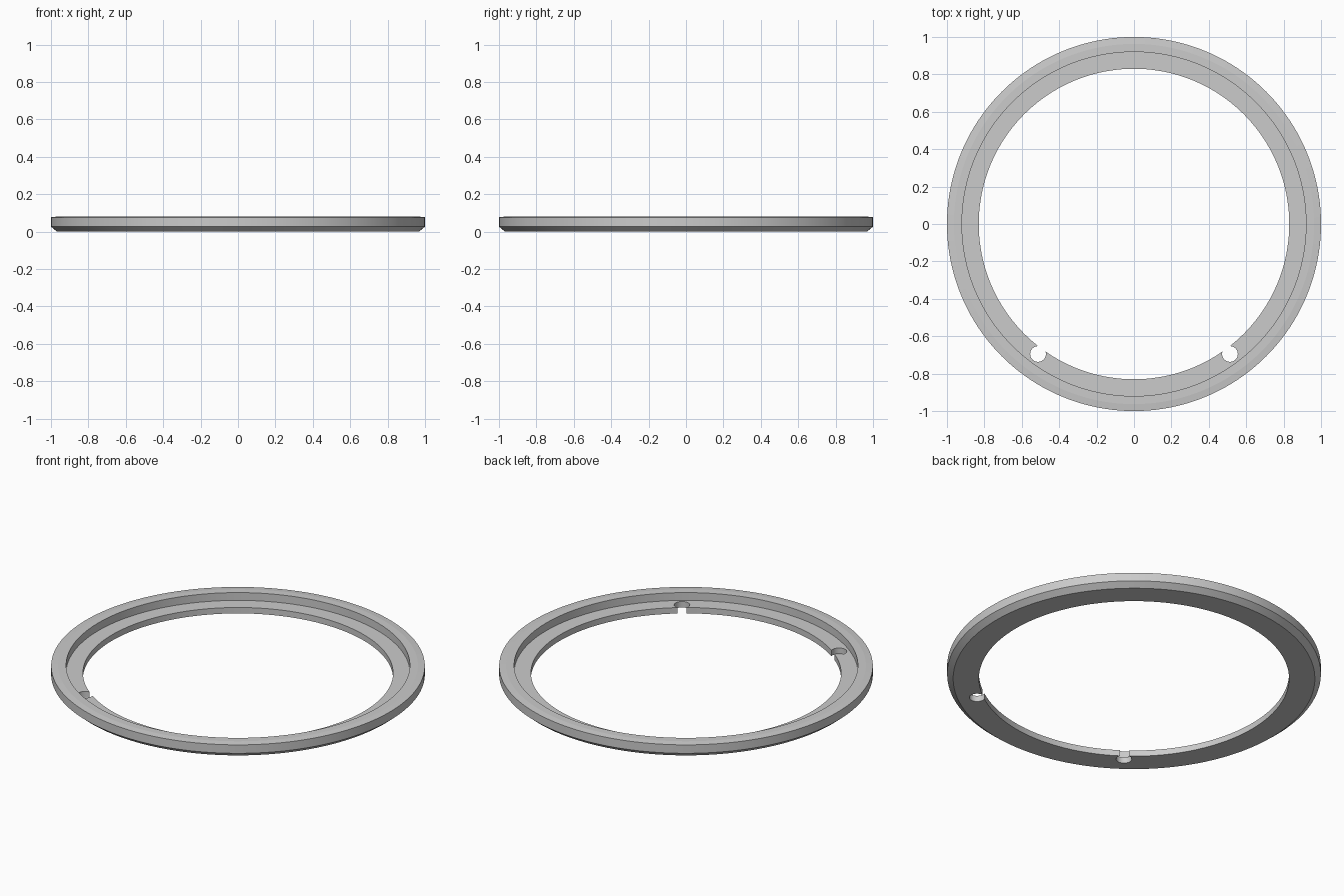
import bpy
import bmesh
import math

if "Cube" in bpy.data.objects:
    bpy.data.objects.remove(bpy.data.objects["Cube"], do_unlink=True)

SEGMENTS = 160

# Single plain grey
grey = bpy.data.materials.new("light_grey")
grey.use_nodes = True
colour = (0.6, 0.6, 0.6, 1)
grey.diffuse_color = colour
grey.node_tree.nodes["Principled BSDF"].inputs["Base Color"].default_value = colour


def lathe(name, profile):
    """Revolve a closed (radius, height) profile around z."""
    bm = bmesh.new()
    rings = []
    for i in range(SEGMENTS):
        a = 2 * math.pi * i / SEGMENTS
        rings.append([bm.verts.new((r * math.cos(a), r * math.sin(a), z)) for r, z in profile])
    n = len(profile)
    for i in range(SEGMENTS):
        here, there = rings[i], rings[(i + 1) % SEGMENTS]
        for j in range(n):
            k = (j + 1) % n
            bm.faces.new((here[j], there[j], there[k], here[k]))
    bmesh.ops.recalc_face_normals(bm, faces=bm.faces)
    mesh = bpy.data.meshes.new(name)
    bm.to_mesh(mesh)
    bm.free()
    obj = bpy.data.objects.new(name, mesh)
    bpy.context.collection.objects.link(obj)
    mesh.materials.append(grey)
    return obj


# Stepped ring: chamfered underside, sloped outer lip, inner ledge
ring = lathe("stepped_ring", [
    (0.83, 0), (0.968, 0), (1, 0.027), (1, 0.077),
    (0.963, 0.081), (0.92, 0.081), (0.92, 0.035), (0.83, 0.035),
])

# Two round holes through the ledge, breaking into the bore
for side, x in (("left", 0.513), ("right", -0.513)):
    bpy.ops.mesh.primitive_cylinder_add(vertices=32, radius=0.042, depth=0.3,
                                        location=(x, -0.695, 0))
    cutter = bpy.context.object
    cutter.name = side + "_hole_cutter"
    cutter.data.materials.append(grey)
    cut = ring.modifiers.new(side + "_hole", "BOOLEAN")
    cut.operation = "DIFFERENCE"
    cut.solver = "EXACT"
    cut.object = cutter
    bpy.ops.object.select_all(action="DESELECT")
    bpy.context.view_layer.objects.active = ring
    ring.select_set(True)
    bpy.ops.object.modifier_apply(modifier=cut.name)
    bpy.data.objects.remove(cutter, do_unlink=True)

# Smooth curved walls, crisp edges; 5 degrees keeps the shallow lip edge sharp
bpy.ops.object.shade_smooth_by_angle(angle=math.radians(5.5))
for poly in ring.data.polygons:
    poly.use_smooth = True
# Small hole walls have coarser facets, so soften their vertical edges
sharp = ring.data.attributes.get("sharp_edge")
if sharp:
    for edge in ring.data.edges:
        a, b = (ring.data.vertices[v].co for v in edge.vertices)
        upright = (a - b).xy.length < 0.0001
        on_hole = abs(math.hypot(abs(a.x) - 0.513, a.y + 0.695) - 0.042) < 0.001
        if upright and on_hole and a.xy.length > 0.832:
            sharp.data[edge.index].value = False
